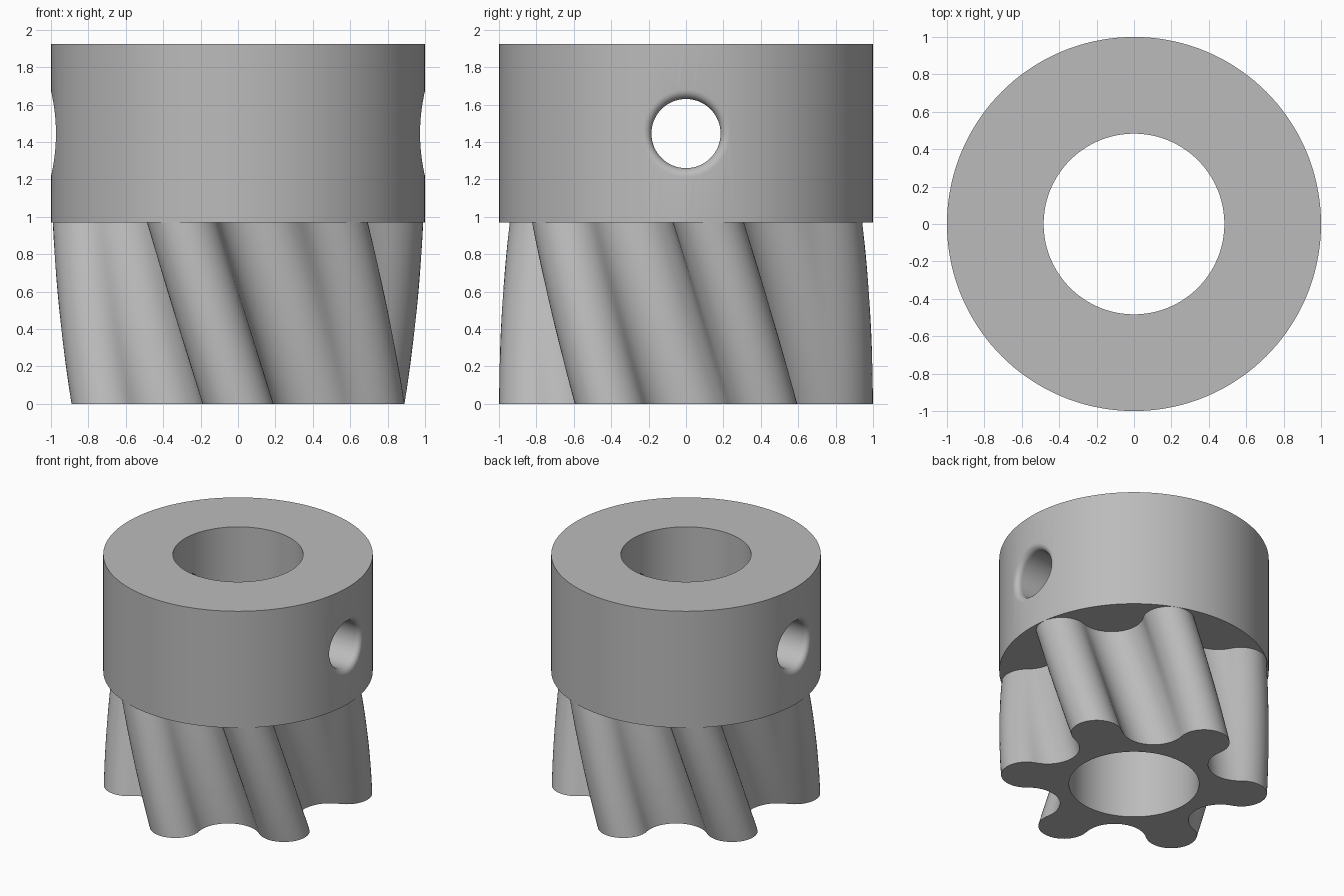
import bpy, bmesh, math
from math import sin, cos, pi, radians, sqrt, atan2

if "Cube" in bpy.data.objects:
    bpy.data.objects.remove(bpy.data.objects["Cube"], do_unlink=True)

TOP, STEP, BORE = 1.925, 0.97, 0.483
TEETH, TIP, ROOT, TWIST = 6, 0.19, 0.6, radians(-21.5)
HOLE_Z, HOLE_R, FILLET = 1.445, 0.185, 0.05

steel = bpy.data.materials.new("grey steel")
steel.use_nodes = True
steel.diffuse_color = (0.5, 0.5, 0.5, 1)
steel.node_tree.nodes["Principled BSDF"].inputs["Base Color"].default_value = (0.5, 0.5, 0.5, 1)


def solid_from_rings(name, rings):
    """Skin a stack of equal point rings and cap both ends."""
    bm = bmesh.new()
    loops = [[bm.verts.new(p) for p in ring] for ring in rings]
    n = len(loops[0])
    for a, b in zip(loops, loops[1:]):
        for i in range(n):
            j = (i + 1) % n
            bm.faces.new((a[i], a[j], b[j], b[i]))
    bm.faces.new(loops[0][::-1])
    bm.faces.new(loops[-1])
    bmesh.ops.recalc_face_normals(bm, faces=bm.faces)
    mesh = bpy.data.meshes.new(name)
    bm.to_mesh(mesh)
    bm.free()
    mesh.materials.append(steel)
    obj = bpy.data.objects.new(name, mesh)
    bpy.context.collection.objects.link(obj)
    return obj


def circle(r, z, n=144):
    return [(r * cos(2 * pi * i / n), r * sin(2 * pi * i / n), z) for i in range(n)]


def combine(target, tool, operation):
    """Apply a boolean and discard the tool."""
    mod = target.modifiers.new(operation, 'BOOLEAN')
    mod.operation, mod.object, mod.solver = operation, tool, 'EXACT'
    bpy.context.view_layer.objects.active = target
    bpy.ops.object.modifier_apply(modifier=mod.name)
    bpy.data.objects.remove(tool, do_unlink=True)


def gear_outline():
    """Round tooth tips joined tangentially by round valleys."""
    tc = 0.999 - TIP
    half = pi / TEETH
    hx, hy = tc * cos(half), tc * sin(half)
    vr = ((ROOT - hx) ** 2 + hy ** 2 - TIP ** 2) / (2 * (TIP - ROOT + hx))
    vc = ROOT + vr
    phi = atan2(vc * sin(half), vc * cos(half) - tc)
    sweep = phi - half
    pts = []
    for k in range(TEETH):
        a = k * 2 * half + half
        for i in range(25):
            t = a - phi + 2 * phi * i / 24
            pts.append((tc * cos(a) + TIP * cos(t), tc * sin(a) + TIP * sin(t)))
        v = a + half
        for i in range(1, 20):
            t = v + pi + sweep - 2 * sweep * i / 20
            pts.append((vc * cos(v) + vr * cos(t), vc * sin(v) + vr * sin(t)))
    return pts


# Helical gear, running slightly into the hub
outline = gear_outline()
rings = []
for i in range(26):
    z = i * STEP / 24
    c, s = cos(TWIST * z / STEP), sin(TWIST * z / STEP)
    rings.append([(x * c - y * s, x * s + y * c, z) for x, y in outline])
gear = solid_from_rings("helical_gear", rings)

# Hub collar, joined to the gear and bored through
body = solid_from_rings("pinion_gear_with_hub", [circle(1, STEP), circle(1, TOP)])
combine(body, gear, 'UNION')
combine(body, solid_from_rings("bore_cutter", [circle(BORE, -0.2), circle(BORE, TOP + 0.2)]), 'DIFFERENCE')


# Cross pin holes with rounded mouths that follow the hub wall
def pin_ring(side, r, depth=None, x=None, n=64):
    ring = []
    for i in range(n):
        a = 2 * pi * i / n
        px = x if x is not None else sqrt(1 - (r * cos(a)) ** 2) - depth
        ring.append((side * px, r * cos(a), HOLE_Z + r * sin(a)))
    return ring


for side in (1, -1):
    rings = [pin_ring(side, HOLE_R, x=0.1)]
    for i in range(8):
        t = i / 7 * pi / 2
        rings.append(pin_ring(side, HOLE_R + FILLET * (1 - cos(t)), depth=FILLET * (1 - sin(t))))
    rings.append(pin_ring(side, HOLE_R + FILLET, x=1.2))
    combine(body, solid_from_rings("pin_hole_cutter", rings), 'DIFFERENCE')

# Smooth walls with crisp edges
bpy.ops.object.select_all(action='DESELECT')
body.select_set(True)
bpy.context.view_layer.objects.active = body
bpy.ops.object.shade_smooth_by_angle(angle=radians(30))
